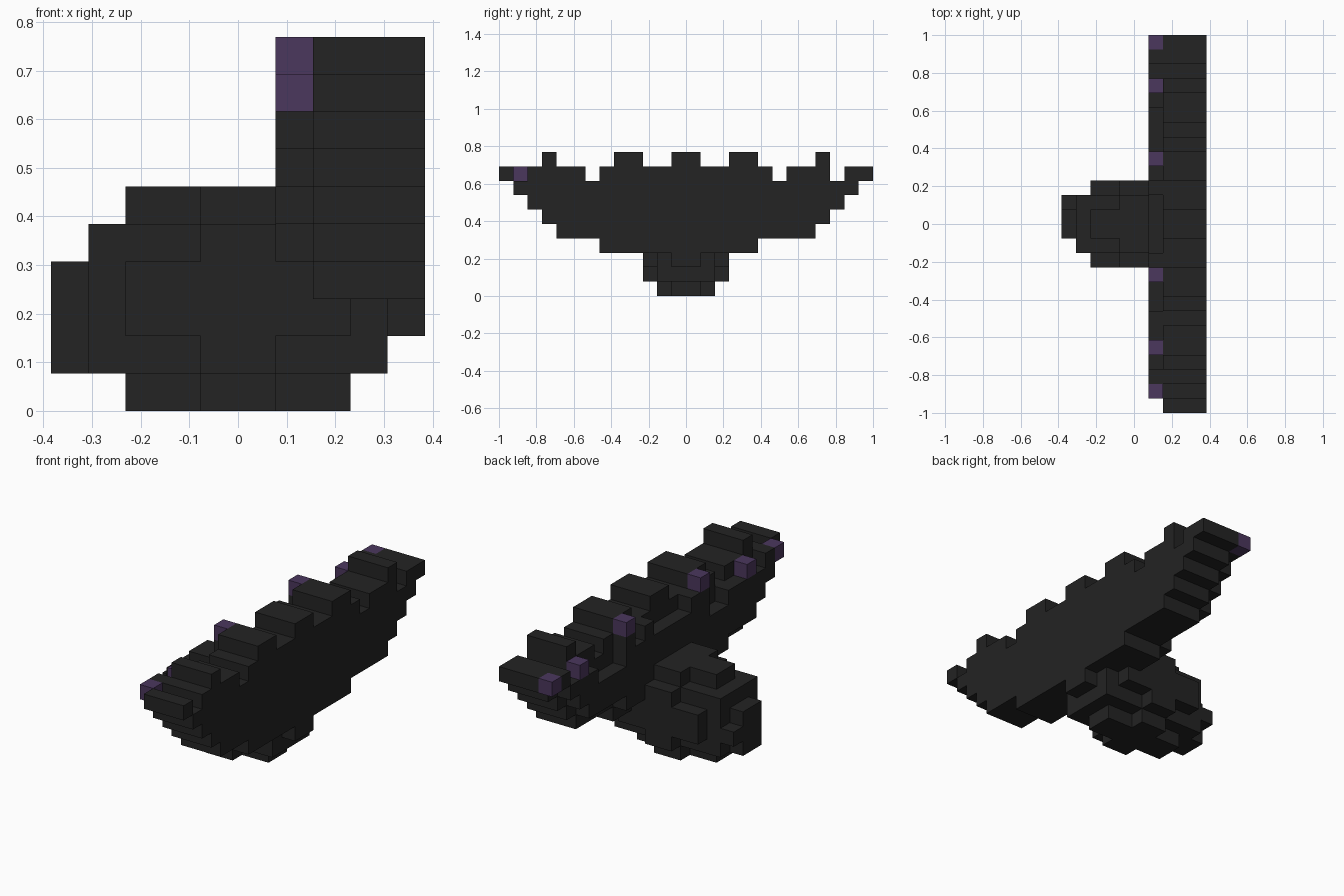
import bpy
import bmesh
from mathutils import Vector

if "Cube" in bpy.data.objects:
    bpy.data.objects.remove(bpy.data.objects["Cube"], do_unlink=True)

U = 1 / 13  # edge length of one block


def material(name, rgb):
    m = bpy.data.materials.new(name)
    m.use_nodes = True
    m.diffuse_color = (*rgb, 1)
    bsdf = m.node_tree.nodes["Principled BSDF"]
    bsdf.inputs["Base Color"].default_value = (*rgb, 1)
    bsdf.inputs["Roughness"].default_value = 0.8
    return m


charcoal = material("charcoal", (0.017, 0.017, 0.017))
purple = material("dusky purple", (0.07, 0.038, 0.11))


def cells(boxes):
    """All unit blocks inside boxes given as (x0, x1, y0, y1, z0, z1)."""
    return {(x, y, z) for x0, x1, y0, y1, z0, z1 in boxes
            for x in range(x0, x1) for y in range(y0, y1) for z in range(z0, z1)}


def build(name, part, solid, mat):
    """Skin the blocks of one part, leaving out faces that touch other blocks."""
    bm = bmesh.new()
    for c in part:
        for axis in range(3):
            for side in (0, 1):
                n = list(c)
                n[axis] += 2 * side - 1
                if tuple(n) in solid:
                    continue
                a, b = (axis + 1) % 3, (axis + 2) % 3
                loop = [(0, 0), (1, 0), (1, 1), (0, 1)]
                if not side:
                    loop.reverse()
                verts = []
                for i, j in loop:
                    p = Vector(c)
                    p[axis] += side
                    p[a] += i
                    p[b] += j
                    verts.append(bm.verts.new(p * U))
                bm.faces.new(verts)
    bmesh.ops.remove_doubles(bm, verts=bm.verts, dist=1e-4)
    bmesh.ops.dissolve_limit(bm, angle_limit=0.01, verts=bm.verts, edges=bm.edges)
    mesh = bpy.data.meshes.new(name)
    bm.to_mesh(mesh)
    bm.free()
    mesh.materials.append(mat)
    bpy.context.collection.objects.link(bpy.data.objects.new(name, mesh))


# Long crenellated blade: (y0, y1, bottom, top)
blade_steps = [
    (-13, -12, 8, 9), (-12, -11, 7, 8), (-11, -10, 6, 9), (-10, -9, 5, 10),
    (-9, -7, 4, 9), (-7, -6, 4, 8), (-6, -5, 3, 9), (-5, -3, 3, 10),
    (-3, -1, 3, 9), (-1, 1, 3, 10), (1, 3, 3, 9), (3, 5, 3, 10),
    (5, 6, 4, 9), (6, 7, 4, 8), (7, 9, 4, 9), (9, 10, 5, 10),
    (10, 11, 6, 8), (11, 12, 7, 9), (12, 13, 8, 9)]

# Ribbed inner layer beside the blade
rib_steps = [
    (-11, -10, 7, 9), (-10, -9, 6, 8), (-9, -8, 5, 8), (-8, -6, 5, 8),
    (-6, -4, 4, 7), (-4, -3, 4, 9), (-3, -2, 4, 9), (-2, 2, 4, 8),
    (2, 3, 4, 9), (3, 4, 4, 8), (4, 5, 4, 9), (5, 8, 5, 7),
    (8, 9, 5, 8), (9, 10, 6, 8), (10, 11, 7, 8), (11, 12, 8, 9)]

# Purple tips: (y, z)
tip_spots = [(-12, 8), (-9, 8), (-4, 9), (4, 9), (9, 8), (12, 8)]

# Rounded block body with nose and keel
body_boxes = [
    (-4, 4, -2, 2, 1, 5),    # core
    (-3, 3, -3, 3, 2, 4),    # side swell
    (-1, 1, -3, 3, 1, 5),    # side swell, tall middle
    (-3, 2, -1, 1, 5, 6),    # crown
    (-1, 2, -2, 2, 5, 6),    # crown, wide part
    (-1, 2, -3, 3, 4, 5),
    (-3, 3, -1, 1, 0, 1),    # underside
    (-1, 1, -2, 2, 0, 1),    # underside, wide part
    (-5, -4, -1, 1, 1, 4),   # nose
    (-5, -4, 1, 2, 2, 3),
    (4, 5, -1, 1, 2, 3),     # keel
]

blade = cells([(2, 5, *s) for s in blade_steps])
tips = cells([(1, 2, y, y + 1, z, z + 1) for y, z in tip_spots])
body = cells(body_boxes) - blade
ribs = cells([(1, 2, *s) for s in rib_steps]) - body - tips
solid = blade | tips | body | ribs

build("blade", blade, solid, charcoal)
build("body", body, solid, charcoal)
build("ribs", ribs, solid, charcoal)
build("tips", tips, solid, purple)
